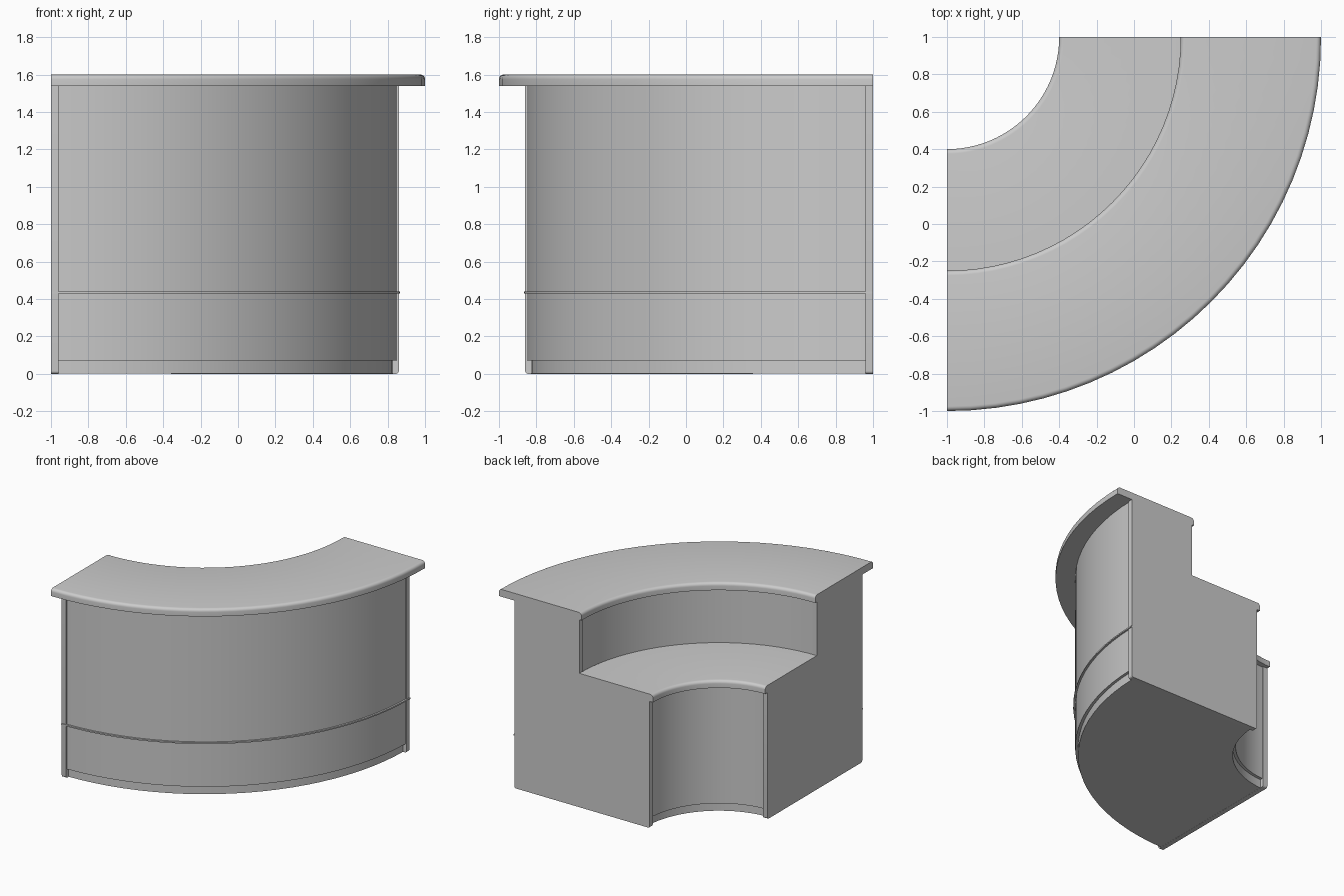
import bpy, bmesh, math
from mathutils import Vector

if "Cube" in bpy.data.objects:
    bpy.data.objects.remove(bpy.data.objects["Cube"])

CX, CY = -1.0, 1.0      # centre of the quarter circle


def round_corner(corner, to_prev, to_next, r, n=5):
    """Arc replacing a right-angled profile corner."""
    c, a, b = Vector(corner), Vector(to_prev), Vector(to_next)
    pts = []
    for i in range(n + 1):
        t = math.pi / 2 * i / n
        pts.append(tuple(c + a * r * (1 - math.sin(t)) + b * r * (1 - math.cos(t))))
    return pts


def loft(name, rings):
    """Joins equal closed rings of points and caps both ends."""
    bm = bmesh.new()
    rows = [[bm.verts.new(p) for p in ring] for ring in rings]
    n = len(rows[0])
    for a, b in zip(rows, rows[1:]):
        for i in range(n):
            j = (i + 1) % n
            bm.faces.new((a[i], a[j], b[j], b[i]))
    bm.faces.new(rows[0][::-1])
    bm.faces.new(rows[-1])
    bmesh.ops.recalc_face_normals(bm, faces=bm.faces[:])
    mesh = bpy.data.meshes.new(name)
    bm.to_mesh(mesh)
    bm.free()
    ob = bpy.data.objects.new(name, mesh)
    bpy.context.collection.objects.link(ob)
    bpy.ops.object.select_all(action='DESELECT')
    ob.select_set(True)
    bpy.context.view_layer.objects.active = ob
    bpy.ops.object.shade_smooth_by_angle(angle=math.radians(30))
    return ob


def sweep(name, profile, inset=0.0, segments=24):
    """Turns an (r, z) profile through the quarter circle."""
    rings = []
    for k in range(segments + 1):
        a = math.radians(-90 + inset + (90 - 2 * inset) * k / segments)
        rings.append([(CX + r * math.cos(a), CY + r * math.sin(a), z) for r, z in profile])
    return loft(name, rings)


def slab(r0, r1, z0, z1, rad, round_outer=True):
    """Counter section with rounded upper edges."""
    pts = [(r0, z0), (r1, z0)]
    pts += round_corner((r1, z1), (0, -1), (-1, 0), rad) if round_outer else [(r1, z1)]
    return pts + round_corner((r0, z1), (1, 0), (0, -1), rad)


# Curved core with front wall, inner walls and recessed plinths
sweep("curved_body", [(0.665, 0.001), (1.83, 0.001), (1.83, 0.072), (1.852, 0.072),
                      (1.852, 1.55), (1.278, 1.55), (1.278, 1.09), (0.642, 1.09),
                      (0.642, 0.072), (0.665, 0.072)], inset=1.0)

# Upper counter and lower work surface
sweep("upper_counter", slab(1.25, 2.0, 1.54, 1.60, 0.025))
sweep("work_surface", slab(0.60, 1.27, 1.04, 1.10, 0.025, round_outer=False))

# Thin trim strip round the front
sweep("front_trim_strip", [(1.84, 0.43), (1.867, 0.43), (1.867, 0.441), (1.84, 0.441)])

# Stepped end panels, one on each straight end
panel = (round_corner((0.63, 0), (0, 1), (1, 0), 0.015)
         + round_corner((1.86, 0), (-1, 0), (0, 1), 0.015)
         + [(1.86, 1.54), (1.27, 1.54), (1.27, 1.04), (0.63, 1.04)])
loft("left_end_panel", [[(CX + d, CY - r, z) for r, z in panel] for d in (0, 0.04)])
loft("back_end_panel", [[(CX + r, CY - d, z) for r, z in panel] for d in (0, 0.04)])
